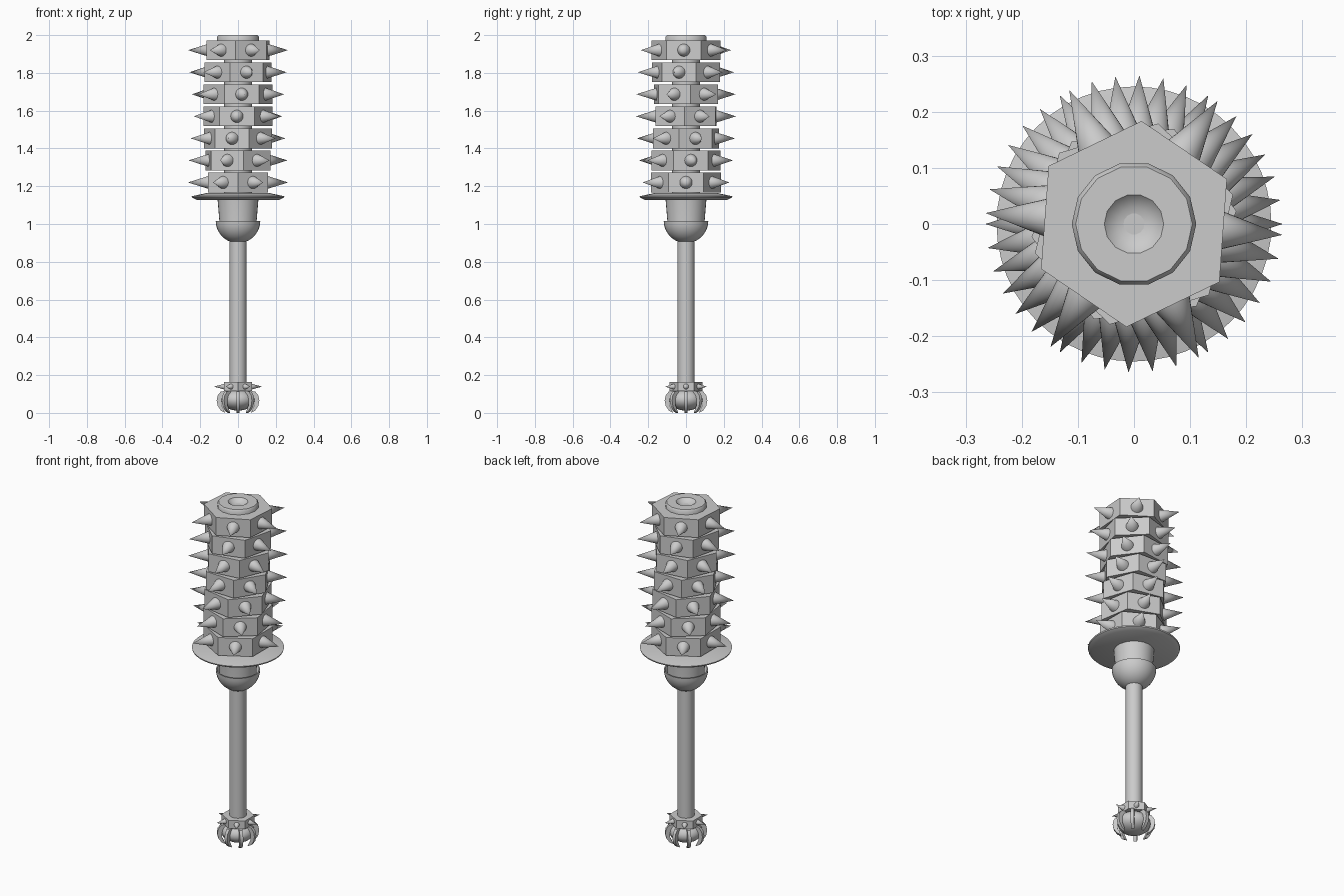
import bpy, bmesh
from math import radians, sin, cos, pi
from mathutils import Matrix

if "Cube" in bpy.data.objects:
    bpy.data.objects.remove(bpy.data.objects["Cube"])


def finish(name, bm, angle=35):
    bmesh.ops.remove_doubles(bm, verts=bm.verts, dist=1e-5)
    bmesh.ops.recalc_face_normals(bm, faces=bm.faces)
    mesh = bpy.data.meshes.new(name)
    bm.to_mesh(mesh)
    bm.free()
    ob = bpy.data.objects.new(name, mesh)
    bpy.context.collection.objects.link(ob)
    bpy.ops.object.select_all(action='DESELECT')
    ob.select_set(True)
    bpy.context.view_layer.objects.active = ob
    bpy.ops.object.shade_smooth_by_angle(angle=radians(angle))
    return ob


def lathe(name, profile, segs=32, angle=35):
    """Revolve (radius, z) points around the z axis."""
    bm = bmesh.new()
    vs = [bm.verts.new((r, 0, z)) for r, z in profile]
    es = [bm.edges.new(p) for p in zip(vs, vs[1:])]
    bmesh.ops.spin(bm, geom=vs + es, cent=(0, 0, 0), axis=(0, 0, 1),
                   angle=2 * pi, steps=segs, use_duplicate=False)
    return finish(name, bm, angle)


def spiked_ring(name, z, radius, height, turn, tip, spike_r):
    """Hexagonal block, with one cone in the middle of each side."""
    bm = bmesh.new()
    bmesh.ops.create_cone(bm, cap_ends=True, segments=6, radius1=radius, radius2=radius, depth=height,
                          matrix=Matrix.Translation((0, 0, z)) @ Matrix.Rotation(radians(turn + 30), 4, 'Z'))
    # Put a vertex ring corner 30 degrees from each spike
    ang = radians(turn + 30)
    v = min(bm.verts, key=lambda p: abs((p.co.x * sin(ang) - p.co.y * cos(ang))))
    if abs(v.co.x * sin(ang) - v.co.y * cos(ang)) > radius * 0.1:
        bmesh.ops.rotate(bm, verts=bm.verts, matrix=Matrix.Rotation(radians(30), 3, 'Z'))
    base = radius * cos(pi / 6) - 0.006
    for k in range(6):
        m = (Matrix.Rotation(radians(turn + 60 * k), 4, 'Z')
             @ Matrix.Translation(((base + tip) / 2, 0, z)) @ Matrix.Rotation(pi / 2, 4, 'Y'))
        bmesh.ops.create_cone(bm, cap_ends=True, segments=24, radius1=spike_r, radius2=0,
                              depth=tip - base, matrix=m)
    return finish(name, bm)


# Head: seven twisted hexagonal rings on a core
for i in range(7):
    spiked_ring(f"head_ring_{i + 1}", 1.22 + 0.1167 * i, 0.184, 0.105, 9.3 * i, 0.265, 0.035)
lathe("head_core", [(0, 1.13), (0.073, 1.13), (0.073, 1.98), (0, 1.98)], 16)

# Dished cap on top
lathe("top_cap", [(0, 1.96), (0.111, 1.96), (0.111, 1.99), (0.104, 2.0), (0.053, 2.0),
                  (0.045, 1.991), (0.03, 1.983), (0.015, 1.979), (0, 1.978)], 14, 40)

# Guard disc, collar, and cup below the head
lathe("guard_disc", [(0, 1.165), (0.17, 1.163), (0.245, 1.147), (0.243, 1.14),
                     (0.22, 1.128), (0, 1.128)], 48)
lathe("collar", [(0, 0.98), (0.099, 0.98), (0.099, 1.02), (0.108, 1.13), (0, 1.13)])
cup = [(0.118 * cos(t), 1.017 + 0.118 * sin(t)) for t in [-pi / 2 * k / 10 for k in range(11)]]
lathe("cup", [(0.098, 0.985), (0.112, 1.017)] + cup)

# Shaft
lathe("shaft", [(0, 0.1), (0.045, 0.1), (0.045, 0.93), (0, 0.93)])

# Pommel: small spiked collar and ball
spiked_ring("pommel_ring", 0.139, 0.087, 0.048, 0, 0.127, 0.016)
lathe("pommel_ball", [(0.088 * sin(pi * k / 16), 0.07 - 0.058 * cos(pi * k / 16)) for k in range(17)])

# Curved claws gripping the pommel ball
bm = bmesh.new()
outer = [(0.062, 0.118), (0.092, 0.112), (0.108, 0.092), (0.113, 0.065),
         (0.107, 0.036), (0.09, 0.012), (0.068, 0.0)]
inner = [(0.078, 0.022), (0.087, 0.04), (0.088, 0.065), (0.082, 0.088), (0.06, 0.1)]
for k in range(8):
    rot = Matrix.Rotation(k * pi / 4, 3, 'Z')
    sides = [[bm.verts.new(rot @ Matrix.Identity(3).col[0] * 0) for _ in outer + inner] for _ in (0, 1)]
    for side, y in zip(sides, (-0.009, 0.009)):
        for vert, (r, z) in zip(side, outer + inner):
            vert.co = (r * cos(k * pi / 4) - y * sin(k * pi / 4),
                       r * sin(k * pi / 4) + y * cos(k * pi / 4), z)
        bm.faces.new(side)
    n = len(sides[0])
    for j in range(n):
        h = (j + 1) % n
        bm.faces.new((sides[0][j], sides[0][h], sides[1][h], sides[1][j]))
finish("pommel_claws", bm)
